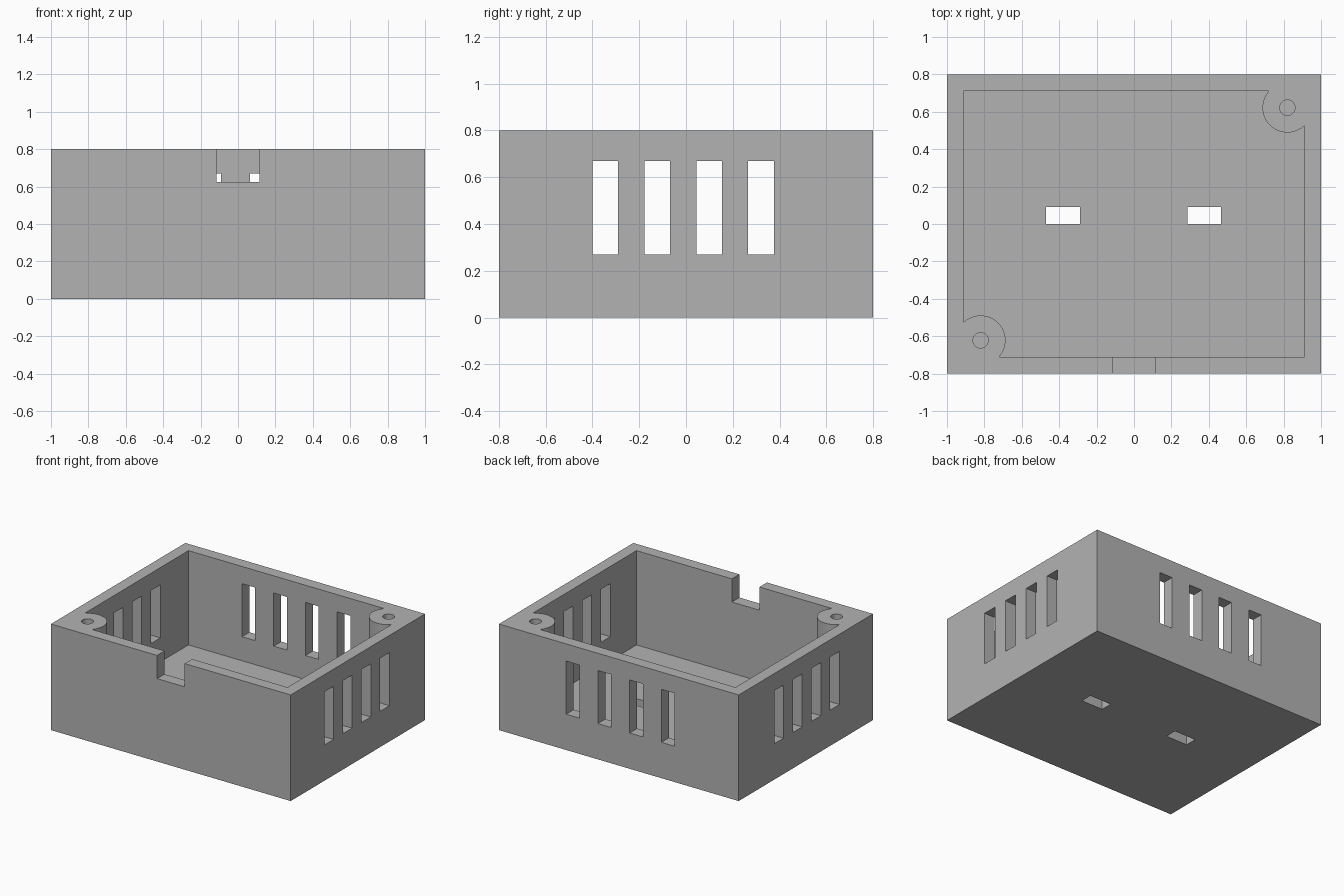
import bpy, bmesh
from mathutils import Matrix, Vector

old = bpy.data.objects.get("Cube")
if old:
    bpy.data.objects.remove(old, do_unlink=True)

WALL, HEIGHT, HALF_X, HALF_Y = 0.089, 0.8, 1.0, 0.8
BOSSES = [(0.82, 0.622), (-0.82, -0.622)]

grey = bpy.data.materials.new("plain grey")
grey.use_nodes = True
grey.diffuse_color = (0.45, 0.45, 0.45, 1)
grey.node_tree.nodes["Principled BSDF"].inputs["Base Color"].default_value = (0.45, 0.45, 0.45, 1)


def add_box(bm, x, y, z):
    """Box from (min, max) ranges."""
    lo, hi = Vector((x[0], y[0], z[0])), Vector((x[1], y[1], z[1]))
    scale = Matrix.Diagonal((*(hi - lo), 1))
    bmesh.ops.create_cube(bm, size=1, matrix=Matrix.Translation((lo + hi) / 2) @ scale)


def add_post(bm, centre, radius, z):
    """Upright cylinder between two heights."""
    bmesh.ops.create_cone(bm, cap_ends=True, segments=64, radius1=radius, radius2=radius,
                          depth=z[1] - z[0],
                          matrix=Matrix.Translation((*centre, (z[0] + z[1]) / 2)))


def make_object(name, bm):
    mesh = bpy.data.meshes.new(name)
    bm.to_mesh(mesh)
    bm.free()
    mesh.materials.append(grey)
    obj = bpy.data.objects.new(name, mesh)
    bpy.context.collection.objects.link(obj)
    return obj


def subtract(target, cutter):
    """Cut one object from another and discard the cutter."""
    cutter.hide_render = True
    mod = target.modifiers.new("cut", 'BOOLEAN')
    mod.operation, mod.solver, mod.object = 'DIFFERENCE', 'EXACT', cutter
    bpy.context.view_layer.objects.active = target
    bpy.ops.object.modifier_apply(modifier=mod.name)
    bpy.data.objects.remove(cutter, do_unlink=True)


# Solid outer block
bm = bmesh.new()
add_box(bm, (-HALF_X, HALF_X), (-HALF_Y, HALF_Y), (0, HEIGHT))
case = make_object("enclosure_base", bm)

# Cavity, with the two corner screw bosses left standing
bm = bmesh.new()
add_box(bm, (WALL - HALF_X, HALF_X - WALL), (WALL - HALF_Y, HALF_Y - WALL), (WALL, 1))
cavity = make_object("cavity_cutter", bm)
bm = bmesh.new()
for centre in BOSSES:
    add_post(bm, centre, 0.133, (0, 1.2))
subtract(cavity, make_object("boss_cutter", bm))
subtract(case, cavity)

# All openings
bm = bmesh.new()
for i in range(4):
    y = -0.4 + 0.222 * i           # side vents, through both walls
    add_box(bm, (-1.1, 1.1), (y, y + 0.11), (0.27, 0.67))
    x = -0.465 + 0.265 * i         # back vents
    add_box(bm, (x, x + 0.11), (0.65, 0.9), (0.27, 0.67))
for x in (-0.47, 0.285):           # floor mounting slots
    add_box(bm, (x, x + 0.18), (0, 0.09), (-0.1, 0.2))
add_box(bm, (-0.115, 0.115), (-0.9, -0.65), (0.625, 0.9))   # front cable notch
for centre in BOSSES:              # blind screw holes
    add_post(bm, centre, 0.041, (0.1, 0.9))
subtract(case, make_object("opening_cutter", bm))

# Smooth the round bosses, keep every edge crisp
bpy.ops.object.select_all(action='DESELECT')
case.select_set(True)
bpy.context.view_layer.objects.active = case
bpy.ops.object.shade_smooth_by_angle()
